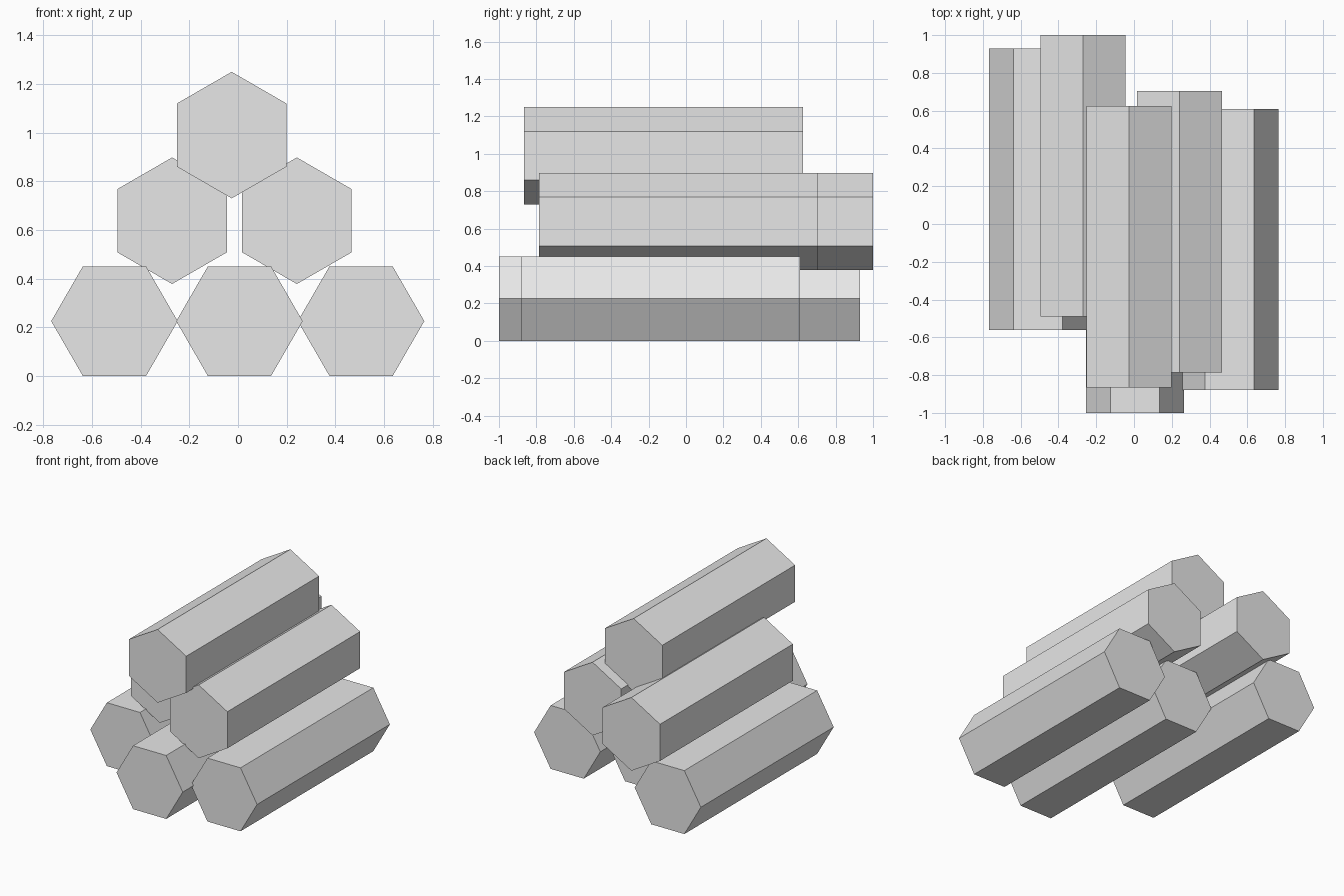
import bpy
import math
from mathutils import Matrix

cube = bpy.data.objects.get("Cube")
if cube:
    bpy.data.objects.remove(cube, do_unlink=True)

RADIUS = 0.26
LENGTH = 1.49

grey = bpy.data.materials.new("light_grey")
grey.use_nodes = True
colour = (0.8, 0.8, 0.8, 1)
grey.diffuse_color = colour
grey.node_tree.nodes["Principled BSDF"].inputs["Base Color"].default_value = colour


def add_log(name, x, z, front, point_up):
    """Hexagonal log lying along y, with a corner or a flat side on top."""
    bpy.ops.mesh.primitive_cylinder_add(vertices=6, radius=RADIUS, depth=LENGTH,
                                        location=(x, front + LENGTH / 2, z))
    log = bpy.context.object
    log.name = name
    # Spin about the log's axis, then lay it down along y
    spin = Matrix.Rotation(0 if point_up else math.radians(30), 4, 'Z')
    log.data.transform(Matrix.Rotation(math.radians(90), 4, 'X') @ spin)
    log.data.materials.append(grey)


# Bottom row, resting on flat sides
add_log("bottom_log_right", -0.508, 0.225, -0.56, False)
add_log("bottom_log_middle", 0.006, 0.225, -1.0, False)
add_log("bottom_log_left", 0.506, 0.225, -0.88, False)

# Middle row, corners up
add_log("middle_log_right", -0.271, 0.638, -0.49, True)
add_log("middle_log_left", 0.242, 0.638, -0.787, True)

# Top log
add_log("top_log", -0.026, 0.99, -0.865, True)
